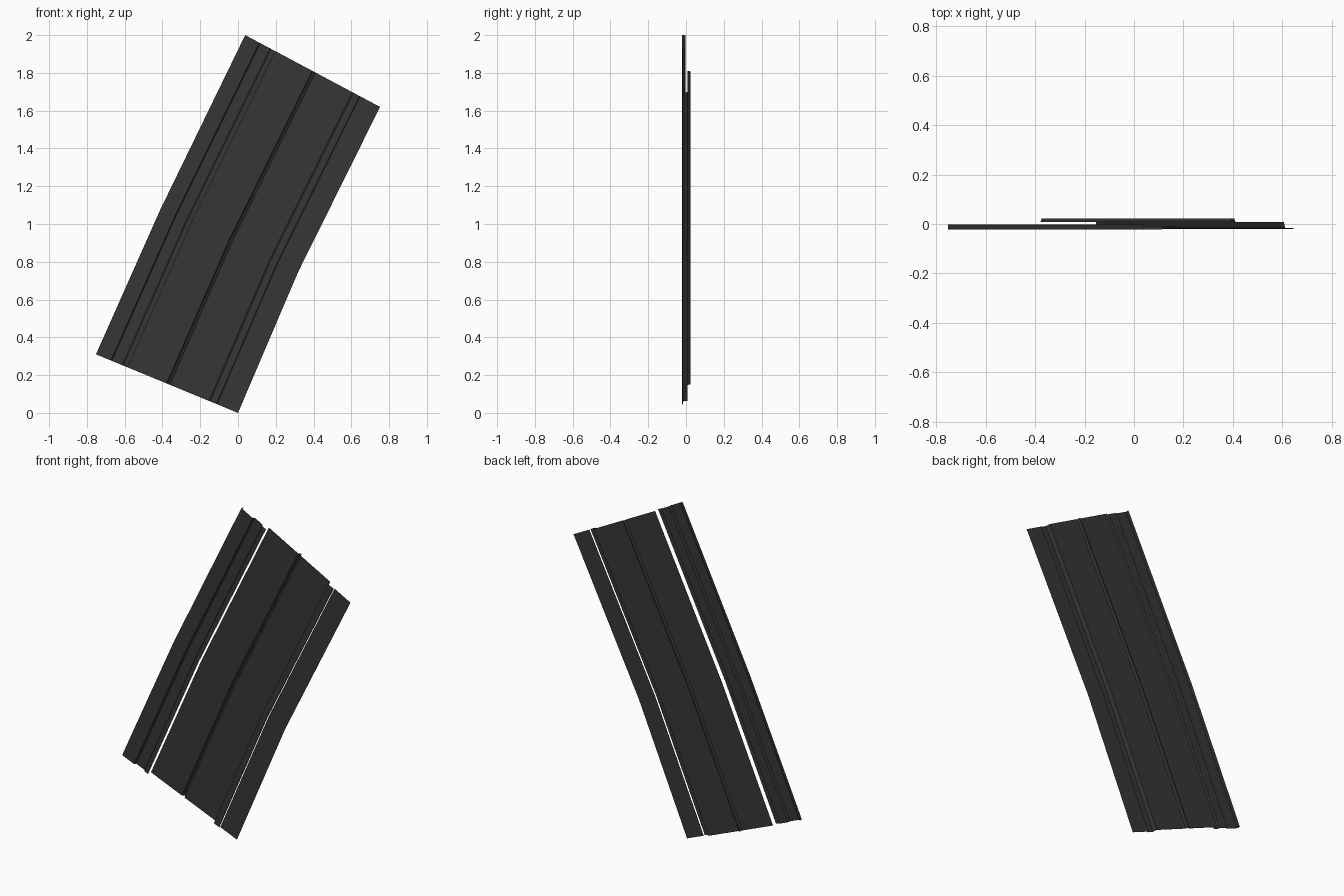
import bpy
import bmesh

if "Cube" in bpy.data.objects:
    bpy.data.objects.remove(bpy.data.objects["Cube"])

# One dark colour for the whole panel
mat = bpy.data.materials.new("dark charcoal")
mat.diffuse_color = (0.037, 0.037, 0.038, 1)
mat.use_nodes = True
mat.node_tree.nodes["Principled BSDF"].inputs["Base Color"].default_value = mat.diffuse_color

# Cross lines of the slightly bent run: left end and right end as (x, z)
STATIONS = [((-0.752, 0.31), (0.0, 0.0)),
            ((-0.412, 1.075), (0.318, 0.745)),
            ((0.038, 2.0), (0.752, 1.62))]


def sheet(name, profile):
    """Sweep an open profile of (position across, depth y) along the stations."""
    bm = bmesh.new()
    rows = []
    for (lx, lz), (rx, rz) in STATIONS:
        rows.append([bm.verts.new((lx + (rx - lx) * u, y, lz + (rz - lz) * u))
                     for u, y in profile])
    for a, b in zip(rows, rows[1:]):
        for i in range(len(profile) - 1):
            bm.faces.new((a[i], a[i + 1], b[i + 1], b[i]))
    me = bpy.data.meshes.new(name)
    bm.to_mesh(me)
    bm.free()
    me.materials.append(mat)
    ob = bpy.data.objects.new(name, me)
    bpy.context.collection.objects.link(ob)
    return ob


# Left strip: folded outer edge, flat, recessed channel, raised lip
sheet("left_strip", [(0.0, -0.002), (0.0, -0.022), (0.105, -0.022),
                     (0.112, -0.008), (0.185, -0.008), (0.192, -0.019),
                     (0.225, -0.019)])

# Middle panel: two wide flats, central groove, stepped right lip
sheet("middle_panel", [(0.225, 0.009), (0.497, 0.009), (0.504, 0.0225),
                       (0.514, 0.0225), (0.521, 0.009), (0.795, 0.009),
                       (0.803, -0.017), (0.848, -0.017), (0.853, -0.02)])

# Right strip: plain flat
sheet("right_strip", [(0.853, -0.01), (1.0, -0.01)])
